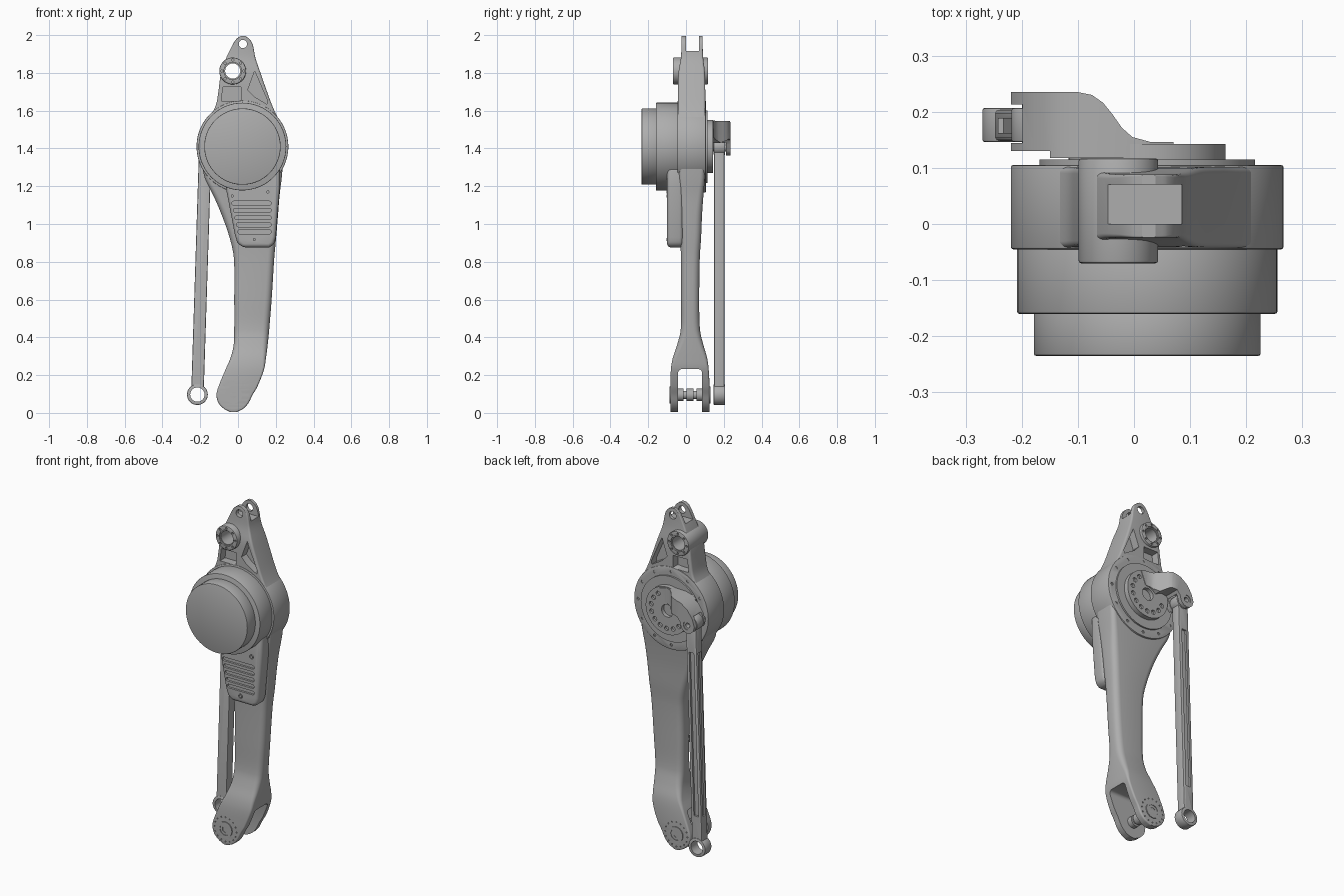
import bpy, bmesh
from math import sin, cos, pi, radians
from mathutils import Matrix, Vector

cube = bpy.data.objects.get("Cube")
if cube:
    bpy.data.objects.remove(cube, do_unlink=True)

parts = []


def make(name, bm, keep=True):
    bmesh.ops.recalc_face_normals(bm, faces=bm.faces[:])
    mesh = bpy.data.meshes.new(name)
    bm.to_mesh(mesh)
    bm.free()
    ob = bpy.data.objects.new(name, mesh)
    bpy.context.collection.objects.link(ob)
    if keep:
        parts.append(ob)
    return ob


def discs(name, centres, r, y0, y1, n=48, keep=True):
    """One or more cylinders along y."""
    bm = bmesh.new()
    for x, z in centres:
        m = Matrix.Translation((x, (y0 + y1) / 2, z)) @ Matrix.Rotation(pi / 2, 4, 'X')
        bmesh.ops.create_cone(bm, cap_ends=True, segments=n, radius1=r, radius2=r,
                              depth=y1 - y0, matrix=m)
    return make(name, bm, keep)


def prism(name, pts, a, b, axis='y', keep=True):
    """Extrude a flat outline between a and b along an axis."""
    place = {'x': lambda u, v, d: (d, u, v), 'y': lambda u, v, d: (u, d, v),
             'z': lambda u, v, d: (u, v, d)}[axis]
    bm = bmesh.new()
    lo = [bm.verts.new(place(u, v, a)) for u, v in pts]
    hi = [bm.verts.new(place(u, v, b)) for u, v in pts]
    bm.faces.new(lo)
    bm.faces.new(hi)
    for i in range(len(pts)):
        j = (i + 1) % len(pts)
        bm.faces.new((lo[i], lo[j], hi[j], hi[i]))
    return make(name, bm, keep)


def refine(rows, k=4):
    """Smooth curve through the stations, using z as parameter."""
    def slope(i):
        a, b = rows[max(i - 1, 0)], rows[min(i + 1, len(rows) - 1)]
        return [(q - p) / (b[0] - a[0]) for p, q in zip(a, b)]
    out = []
    for i in range(len(rows) - 1):
        p, q, s, e = rows[i], rows[i + 1], slope(i), slope(i + 1)
        h = q[0] - p[0]
        for step in range(k):
            t = step / k
            w = t * t * (3 - 2 * t)
            out.append([a + (b - a) * w + h * (t * (1 - t) ** 2 * c - t * t * (1 - t) * d)
                        for a, b, c, d in zip(p, q, s, e)])
    return out + [rows[-1]]


def loft(name, rows):
    """Rounded rectangles (z, x0, x1, y0, y1, corner) joined along z."""
    bm = bmesh.new()
    rings = []
    for z, x0, x1, y0, y1, r in refine(rows):
        r = min(r, (x1 - x0) * .45, (y1 - y0) * .45)
        ring = []
        corners = ((x1 - r, y1 - r), (x0 + r, y1 - r), (x0 + r, y0 + r), (x1 - r, y0 + r))
        for c, (cx, cy) in enumerate(corners):
            for s in range(6):
                a = (c + s / 5) * pi / 2
                ring.append(bm.verts.new((cx + r * cos(a), cy + r * sin(a), z)))
        rings.append(ring)
    for p, q in zip(rings, rings[1:]):
        for i in range(len(p)):
            j = (i + 1) % len(p)
            bm.faces.new((p[i], p[j], q[j], q[i]))
    bm.faces.new(rings[0])
    bm.faces.new(rings[-1])
    return make(name, bm)


def apply(ob, mod):
    bpy.context.view_layer.objects.active = ob
    bpy.ops.object.modifier_apply(modifier=mod.name)


def cut(ob, tool, op='DIFFERENCE'):
    m = ob.modifiers.new("cut", 'BOOLEAN')
    m.operation, m.solver, m.object = op, 'EXACT', tool
    apply(ob, m)
    bpy.data.objects.remove(tool, do_unlink=True)


def drill(ob, centres, r, y0, y1, n=24):
    cut(ob, discs("cutter", centres, r, y0, y1, n, False))


def carve(ob, pts, a, b, axis='y'):
    cut(ob, prism("cutter", pts, a, b, axis, False))


def soften(ob, w, seg=3):
    m = ob.modifiers.new("soft", 'BEVEL')
    m.width, m.segments, m.limit_method, m.angle_limit = w, seg, 'ANGLE', radians(40)
    apply(ob, m)


def circle_of(c, r, n, start=0.0):
    return [(c[0] + r * cos(start + i * 2 * pi / n), c[1] + r * sin(start + i * 2 * pi / n))
            for i in range(n)]


def box(u0, u1, v0, v1):
    return [(u0, v0), (u1, v0), (u1, v1), (u0, v1)]


def capsule(x0, x1, z, r):
    return ([(x1 + r * cos(a), z + r * sin(a)) for a in [(i / 6 - .5) * pi for i in range(7)]]
            + [(x0 - r * cos(a), z - r * sin(a)) for a in [(i / 6 - .5) * pi for i in range(7)]])


HUB, BOSS, EYE, ANKLE = (.0235, 1.41), (-.028, 1.81), (.026, 1.953), (-.024, .095)
ROD_TOP, ROD_LOW = (-.173, 1.41), (-.215, .097)

# Drive housing and stepped motor
housing = discs("drive_housing", [HUB], .243, -.045, .105, 96)
soften(housing, .004, 2)
drill(housing, circle_of(HUB, .217, 12), .008, .097, .12, 12)
for name, r, y0, y1 in (("motor_body", .232, -.16, -.03), ("motor_cap", .202, -.235, -.15)):
    soften(discs(name, [HUB], r, y0, y1, 96), .004, 2)
discs("output_ring", [HUB], .192, .1, .115, 96)

# Leg shank flaring into the ankle fork
leg = loft("leg_shank", [
    (.004, -.04, -.008, -.083, .125, .008), (.02, -.072, .025, -.083, .125, .01),
    (.05, -.102, .054, -.083, .125, .01), (.095, -.114, .077, -.083, .125, .01),
    (.14, -.103, .103, -.083, .125, .01), (.23, -.066, .138, -.08, .12, .012),
    (.29, -.04, .148, -.07, .112, .02), (.36, -.023, .157, -.047, .092, .03),
    (.44, -.02, .165, -.028, .074, .035), (.6, -.02, .178, -.026, .07, .035),
    (.82, -.022, .192, -.027, .073, .035), (.93, -.045, .202, -.03, .08, .035),
    (1.05, -.087, .212, -.034, .085, .035), (1.15, -.13, .22, -.038, .092, .03),
    (1.25, -.178, .232, -.04, .1, .025), (1.4, -.2, .245, -.041, .101, .02)])
slot = prism("cutter", box(-.042, .085, -.1, .232), -.4, .4, 'x', False)
soften(slot, .02)
cut(leg, slot)
for y in (-.083, .125):
    drill(leg, circle_of(ANKLE, .072, 16), .004, y - .006, y + .006, 8)

# Ankle pin with collars and hex-socket caps
discs("ankle_pin", [ANKLE], .022, -.06, .1, 32)
for i, (y0, y1) in enumerate(((-.05, -.012), (.003, .04), (.055, .092))):
    discs(f"pin_collar_{i + 1}", [ANKLE], .033, y0, y1, 32)
for side, y0, y1 in (("front", -.088, -.07), ("back", .112, .13)):
    cap = discs(side + "_pin_cap", [ANKLE], .045, y0, y1)
    face = y0 if side == "front" else y1
    drill(cap, [ANKLE], .033, face - .003, face + .003, 32)
    drill(cap, [ANKLE], .02, face - .01, face + .01, 6)

# Upper neck with fork, lightening pockets and pivot boss
neck = loft("upper_neck", [
    (1.45, -.2, .25, -.042, .102, .01), (1.52, -.18, .235, -.042, .102, .01),
    (1.57, -.147, .207, -.042, .102, .01), (1.63, -.117, .18, -.042, .102, .012),
    (1.7, -.104, .154, -.042, .102, .012), (1.8, -.09, .119, -.04, .1, .012),
    (1.88, -.062, .092, -.027, .091, .01), (1.95, -.028, .078, -.024, .088, .006),
    (1.98, -.008, .06, -.024, .088, .004), (1.995, .014, .038, -.024, .088, .003)])
carve(neck, box(.0, .07, 1.915, 2.1), -.4, .4, 'x')
drill(neck, [EYE], .022, -.2, .2)
pockets = ([(.088, 1.81), (.052, 1.71), (.085, 1.675), (.152, 1.635), (.155, 1.655)],
           [(-.08, 1.725), (.015, 1.725), (.015, 1.65), (-.088, 1.65)])
for y0, y1 in ((-.2, .005), (.055, .2)):
    for pts in pockets:
        carve(neck, pts, y0, y1)
drill(neck, [BOSS], .05, -.2, .2, 48)
boss = discs("pivot_boss", [BOSS], .071, -.07, .117)
soften(boss, .005, 2)
drill(boss, [BOSS], .04, -.2, .2, 48)
for y in (-.07, .117):
    drill(boss, [BOSS], .046, y - .008, y + .008, 48)
    drill(boss, circle_of(BOSS, .058, 8), .006, y - .01, y + .01, 10)

# Vented cover below the motor
cover = prism("vent_cover", [
    (-.085, 1.3), (-.062, 1.18), (-.033, 1.03), (-.016, .94), (-.003, .9), (.025, .876),
    (.165, .876), (.19, .89), (.2, .93), (.222, 1.2), (.222, 1.3)], -.1, -.015)
soften(cover, .02, 4)
for i in range(5):
    carve(cover, capsule(-.022 + i * .008, .165, 1.11 - i * .038, .011), -.12, -.088)
screws = [(-.03, 1.148), (.158, 1.17), (.087, .918)]
drill(cover, screws, .013, -.12, -.094, 20)
discs("cover_screws", screws, .008, -.102, -.09, 16)

# Crank: bolted hub and an S-shaped forked arm
hub = discs("crank_hub", [HUB], .14, .11, .143, 64)
drill(hub, [HUB], .037, .12, .2, 32)
bolts = [(HUB[0] + .105 * cos(a), HUB[1] + .105 * sin(a))
         for a in [radians(-160 + 24 * i) for i in range(10)]]
drill(hub, bolts, .013, .13, .2, 16)
arm = prism("crank_arm", [
    (-.22, .13), (-.22, .235), (-.1, .235), (-.075, .23), (-.055, .216), (-.038, .195),
    (-.022, .172), (-.003, .155), (.03, .146), (.15, .146), (.15, .118), (-.15, .118),
    (-.15, .13)], 1.2, 1.7, 'z')
cut(arm, prism("cutter", [
    (.07, 1.535), (.02, 1.547), (-.08, 1.545), (-.13, 1.532), (-.175, 1.5), (-.205, 1.455),
    (-.219, 1.41), (-.211, 1.383), (-.192, 1.367), (-.173, 1.362), (-.152, 1.369),
    (-.134, 1.387), (-.125, 1.42), (-.105, 1.445), (-.07, 1.45), (-.03, 1.43),
    (-.018, 1.44), (.01, 1.455), (.04, 1.46)], .05, .3, 'y', False), 'INTERSECT')
drill(arm, [ROD_TOP], .06, .144, .213, 48)
drill(arm, [ROD_TOP], .026, .1, .3, 32)
pin = discs("crank_pin", [ROD_TOP], .0265, .133, .231, 32)
drill(pin, [ROD_TOP], .014, .1, .3, 24)

# Connecting rod: tapered grooved bar with an eye at each end
top, low = Vector(ROD_TOP), Vector(ROD_LOW)
side = Vector((1, 0)) * .033
rod = prism("rod_bar", [low - side, low + side, top + side, top - side], .148, .204)
soften(rod, .006, 2)
a, b = low.lerp(top, .14), low.lerp(top, .87)
g = side * .45
carve(rod, [a - g, a + g, b + g, b - g], .192, .25)
g = Vector((.05, 0))
outer = side * .7
carve(rod, [a - g, a - outer, b - outer, b - g], .162, .188)
drill(rod, [ROD_LOW], .038, 0, .4, 32)
for name, c, r, hole in (("rod_lower_eye", ROD_LOW, .055, .038), ("rod_upper_eye", ROD_TOP, .045, .024)):
    eye = discs(name, [c], r, .146, .207)
    soften(eye, .004, 2)
    drill(eye, [c], hole, 0, .4, 32)

# Single grey finish with smooth curved faces
grey = bpy.data.materials.new("plain_grey")
grey.use_nodes = True
colour = (.42, .42, .42, 1)
grey.diffuse_color = colour
grey.node_tree.nodes["Principled BSDF"].inputs["Base Color"].default_value = colour
bpy.ops.object.select_all(action='DESELECT')
for ob in parts:
    ob.data.materials.clear()
    ob.data.materials.append(grey)
    ob.select_set(True)
bpy.context.view_layer.objects.active = parts[0]
bpy.ops.object.shade_smooth_by_angle(angle=radians(32))
